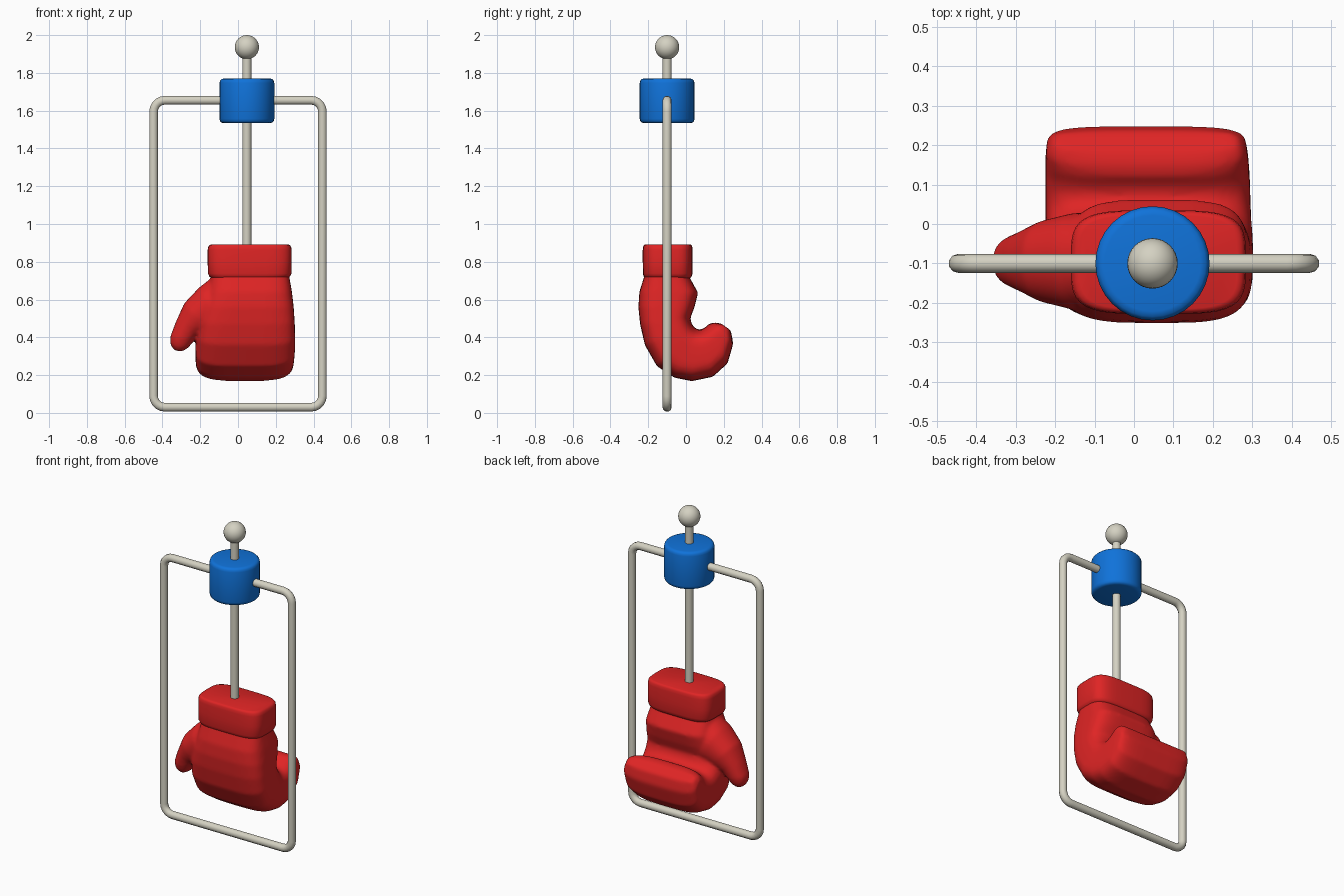
import bpy, bmesh, math
from mathutils import Vector

if "Cube" in bpy.data.objects:
    bpy.data.objects.remove(bpy.data.objects["Cube"])

AX, AY = 0.047, -0.10   # axis of the rod


def material(name, rgb):
    m = bpy.data.materials.new(name)
    m.diffuse_color = (*rgb, 1)
    m.use_nodes = True
    m.node_tree.nodes["Principled BSDF"].inputs["Base Color"].default_value = m.diffuse_color
    return m


RED = material("red", (0.74, 0.018, 0.018))
BLUE = material("blue", (0.005, 0.17, 0.70))
GREY = material("warm grey", (0.66, 0.64, 0.54))


def spow(v, e):
    return math.copysign(abs(v) ** e, v)


def loft(bm, rings, power, n=32):
    """rings: (a, b, v): opposite points a, b and half-width vector v."""
    loops = []
    for a, b, v in rings:
        a, b, v = Vector(a), Vector(b), Vector(v)
        c, u = (a + b) / 2, (b - a) / 2
        ts = [2 * math.pi * i / n for i in range(n)]
        loops.append([bm.verts.new(c + u * spow(math.cos(t), 2 / power)
                                   + v * spow(math.sin(t), 2 / power)) for t in ts])
    for p, q in zip(loops, loops[1:]):
        for i in range(n):
            j = (i + 1) % n
            bm.faces.new((p[i], p[j], q[j], q[i]))
    bm.faces.new(loops[0][::-1])
    bm.faces.new(loops[-1])


def mesh_object(name, bm, mat):
    bmesh.ops.recalc_face_normals(bm, faces=bm.faces)
    me = bpy.data.meshes.new(name)
    bm.to_mesh(me)
    bm.free()
    ob = bpy.data.objects.new(name, me)
    bpy.context.collection.objects.link(ob)
    me.materials.append(mat)
    return ob


def smooth(ob, angle=40):
    bpy.ops.object.select_all(action='DESELECT')
    ob.select_set(True)
    bpy.context.view_layer.objects.active = ob
    bpy.ops.object.shade_smooth_by_angle(angle=math.radians(angle))


# Glove: curled hand, each ring given by back (y, z), palm (y, z), left x, right x
hand = [
    (-0.212, 0.76, 0.015, 0.76, -0.138, 0.268),
    (-0.222, 0.72, 0.018, 0.72, -0.142, 0.272),
    (-0.247, 0.64, 0.064, 0.635, -0.16, 0.286),
    (-0.252, 0.56, 0.045, 0.56, -0.18, 0.295),
    (-0.243, 0.47, 0.022, 0.50, -0.20, 0.30),
    (-0.218, 0.36, 0.030, 0.472, -0.215, 0.303),
    (-0.154, 0.247, 0.045, 0.450, -0.225, 0.302),
    (-0.062, 0.187, 0.065, 0.440, -0.225, 0.298),
    (0.03, 0.168, 0.085, 0.442, -0.225, 0.296),
    (0.142, 0.191, 0.105, 0.455, -0.225, 0.294),
    (0.22, 0.262, 0.120, 0.470, -0.225, 0.290),
    (0.25, 0.365, 0.148, 0.479, -0.222, 0.285),
    (0.238, 0.436, 0.185, 0.474, -0.205, 0.265),
]
bm = bmesh.new()
loft(bm, [(((l + r) / 2, y0, z0), ((l + r) / 2, y1, z1), ((r - l) / 2, 0, 0))
          for y0, z0, y1, z1, l, r in hand], 3.8, 40)
# Thumb: outer (x, z), inner (x, z), half depth
thumb = [
    (-0.12, 0.73, 0.0, 0.55, 0.10),
    (-0.205, 0.665, -0.08, 0.45, 0.125),
    (-0.285, 0.58, -0.16, 0.43, 0.105),
    (-0.33, 0.48, -0.21, 0.41, 0.08),
    (-0.36, 0.40, -0.235, 0.38, 0.066),
    (-0.358, 0.36, -0.262, 0.345, 0.052),
    (-0.337, 0.331, -0.295, 0.325, 0.03),
]
loft(bm, [((x0, -0.095, z0), (x1, -0.095, z1), (0, d, 0)) for x0, z0, x1, z1, d in thumb], 2.2)
glove = mesh_object("glove_hand", bm, RED)
rm = glove.modifiers.new("blend", 'REMESH')
rm.mode = 'VOXEL'
rm.voxel_size = 0.01
rm.use_smooth_shade = True
sm = glove.modifiers.new("soften", 'SMOOTH')
sm.factor = 0.5
sm.iterations = 8

# Glove cuff: rounded band
bm = bmesh.new()
loft(bm, [((AX + 0.015, AY + 0.003 - 0.132 * s, z), (AX + 0.015, AY + 0.003 + 0.132 * s, z),
           (0.2225 * s, 0, 0))
          for z, s in ((0.712, 0.90), (0.722, 0.96), (0.738, 0.995), (0.80, 1.0), (0.862, 1.0),
                       (0.88, 0.985), (0.889, 0.95), (0.892, 0.90))], 4, 40)
smooth(mesh_object("glove_cuff", bm, RED), 60)

# Frame: rounded rectangle of tube
R, HX, Z0, Z1 = 0.06, 0.447, 0.030, 1.655
pts = []
for cx, cz, a0 in ((HX - R, Z1 - R, 0), (-HX + R, Z1 - R, 90),
                   (-HX + R, Z0 + R, 180), (HX - R, Z0 + R, 270)):
    for k in range(6):
        a = math.radians(a0 + 18 * k)
        pts.append((cx + R * math.cos(a), AY, cz + R * math.sin(a)))
cu = bpy.data.curves.new("frame", 'CURVE')
cu.dimensions = '3D'
cu.bevel_depth = 0.024
cu.bevel_resolution = 3
sp = cu.splines.new('POLY')
sp.points.add(len(pts) - 1)
for p, co in zip(sp.points, pts):
    p.co = (*co, 1)
sp.use_cyclic_u = True
frame = bpy.data.objects.new("frame", cu)
bpy.context.collection.objects.link(frame)
cu.materials.append(GREY)
bpy.ops.object.select_all(action='DESELECT')
frame.select_set(True)
bpy.context.view_layer.objects.active = frame
bpy.ops.object.convert(target='MESH')
smooth(frame, 50)

# Rod through the collar
bpy.ops.mesh.primitive_cylinder_add(vertices=16, radius=0.024, depth=1.05, location=(AX, AY, 1.375))
rod = bpy.context.object
rod.name = "rod"
rod.data.materials.append(GREY)
smooth(rod)

# Ball on top of the rod
bpy.ops.mesh.primitive_uv_sphere_add(segments=32, ring_count=16, radius=0.064, location=(AX, AY, 1.936))
ball = bpy.context.object
ball.name = "ball_knob"
ball.data.materials.append(GREY)
smooth(ball)

# Collar with rounded rims
bm = bmesh.new()
loft(bm, [((AX - r, AY, z), (AX + r, AY, z), (0, r, 0))
          for z, r in ((1.534, 0.122), (1.537, 0.135), (1.545, 0.142), (1.557, 0.145),
                       (1.747, 0.145), (1.759, 0.142), (1.767, 0.135), (1.77, 0.122))], 2, 32)
smooth(mesh_object("collar", bm, BLUE), 60)
